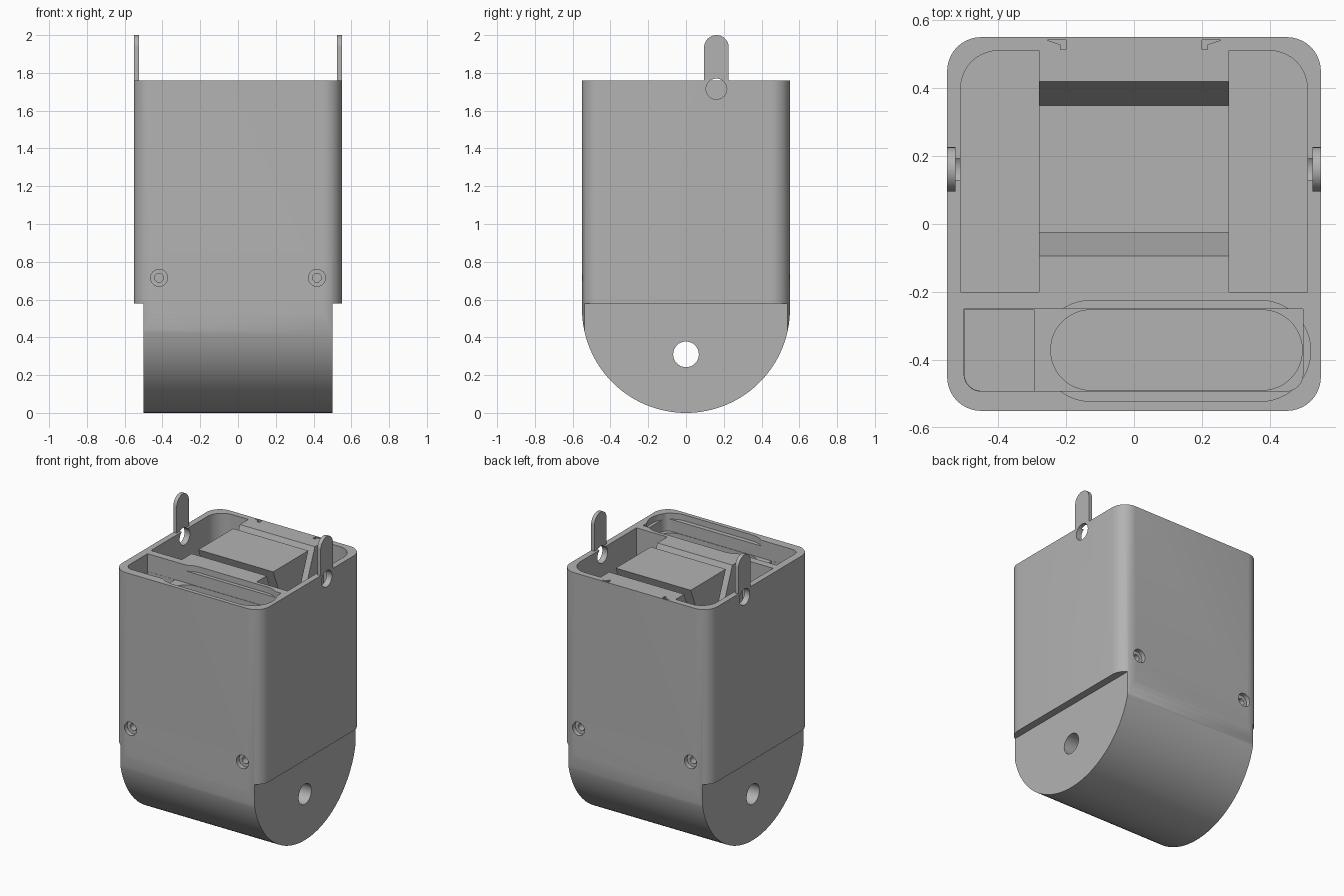
import bpy, bmesh, math
from mathutils import Matrix, Vector

cube = bpy.data.objects.get("Cube")
if cube:
    bpy.data.objects.remove(cube, do_unlink=True)

GREY = (0.45, 0.45, 0.45, 1)
grey = bpy.data.materials.new("plain grey")
grey.diffuse_color = GREY
grey.use_nodes = True
grey.node_tree.nodes["Principled BSDF"].inputs["Base Color"].default_value = GREY

TOP, HALF = 1.76, 0.55
OVER = TOP + 0.1


def prism(name, points, low, high, axis="Z"):
    """Extrude a 2D outline: (x, y) along Z, (y, z) along X or (x, z) along Y."""
    place = {"Z": lambda a, b, h: (a, b, h),
             "X": lambda a, b, h: (h, a, b),
             "Y": lambda a, b, h: (a, h, b)}[axis]
    bm = bmesh.new()
    face = bm.faces.new([bm.verts.new(place(a, b, low)) for a, b in points])
    moved = bmesh.ops.extrude_face_region(bm, geom=[face])["geom"]
    bmesh.ops.translate(bm, vec=Vector(place(0, 0, high - low)),
                        verts=[v for v in moved if isinstance(v, bmesh.types.BMVert)])
    bmesh.ops.recalc_face_normals(bm, faces=bm.faces)
    mesh = bpy.data.meshes.new(name)
    bm.to_mesh(mesh)
    bm.free()
    mesh.materials.append(grey)
    obj = bpy.data.objects.new(name, mesh)
    bpy.context.collection.objects.link(obj)
    return obj


def rounded(x0, x1, y0, y1, radii, steps=10):
    """Rectangle with radii for the +x+y, -x+y, -x-y and +x-y corners."""
    points = []
    for i, r in enumerate(radii):
        sx, sy = (1, -1, -1, 1)[i], (1, 1, -1, -1)[i]
        cx = x1 - r if sx > 0 else x0 + r
        cy = y1 - r if sy > 0 else y0 + r
        if r == 0:
            points.append((cx, cy))
            continue
        for k in range(steps + 1):
            a = math.pi / 2 * (i + k / steps)
            points.append((cx + r * math.cos(a), cy + r * math.sin(a)))
    return points


def stadium(x0, x1, y0, y1):
    r = (y1 - y0) / 2 - 0.0005
    return rounded(x0, x1, y0, y1, [r] * 4, 12)


def circle(a, b, r, n=32):
    return [(a + r * math.cos(2 * math.pi * k / n),
             b + r * math.sin(2 * math.pi * k / n)) for k in range(n)]


def box(a0, a1, b0, b1):
    return rounded(a0, a1, b0, b1, [0] * 4)


def combine(obj, tool, operation="DIFFERENCE"):
    mod = obj.modifiers.new("shape", "BOOLEAN")
    mod.operation, mod.solver, mod.object = operation, "EXACT", tool
    bpy.context.view_layer.objects.active = obj
    bpy.ops.object.modifier_apply(modifier=mod.name)
    bpy.data.objects.remove(tool, do_unlink=True)


def cut(obj, points, low, high, axis="Z"):
    combine(obj, prism("cutter", points, low, high, axis))


# Housing: rounded square column with a half-round foot
housing = prism("housing", rounded(-HALF, HALF, -HALF, HALF, [0.1] * 4), -0.1, TOP)
arc = [(0.5505 * math.cos(a), HALF + HALF * math.sin(a))
       for a in (math.pi * (1 + k / 64) for k in range(65))]
side_profile = [(0.6, OVER), (-0.6, OVER), (-0.6, HALF)] + arc + [(0.6, HALF)]
combine(housing, prism("foot_profile", side_profile, -0.7, 0.7, "X"), "INTERSECT")

# Stepped-in foot sides and pivot hole
for s in (-1, 1):
    cut(housing, box(-0.7, 0.7, -0.1, 0.58), *sorted((s * 0.5, s * 0.7)), "X")
cut(housing, circle(0, 0.31, 0.068), -0.7, 0.7, "X")

# Side wells
for s in (-1, 1):
    x0, x1 = sorted((s * 0.28, s * 0.51))
    radii = [0.11, 0, 0, 0] if s > 0 else [0, 0.11, 0, 0]
    cut(housing, rounded(x0, x1, -0.2, 0.51, radii), 0.85, OVER)

# Slanted slots that leave a dovetail block between the wells
lean, depth = 0.12, 0.3
mid = 0.1625
rise = lean * (OVER - TOP) / depth
for s in (-1, 1):
    inner, outer = mid + s * 0.187, mid + s * 0.257
    cut(housing, [(inner + s * rise, OVER), (outer + s * rise, OVER),
                  (outer - s * lean, TOP - depth), (inner - s * lean, TOP - depth)],
        -0.3, 0.3, "X")

# Front compartment: lid recess, tray, deep end and oval hole
cut(housing, stadium(-0.275, 0.52, -0.522, -0.225), TOP - 0.04, OVER)
cut(housing, rounded(-0.5, 0.497, -0.492, -0.25, [0, 0, 0.05, 0.05]), TOP - 0.12, OVER)
cut(housing, rounded(-0.499, -0.295, -0.491, -0.251, [0, 0, 0.049, 0]), 1.2, OVER)
cut(housing, stadium(-0.245, 0.495, -0.489, -0.253), 0.9, OVER)

# Small keying notches in the back rim
for s in (-1, 1):
    cut(housing, [(s * 0.255, 0.541), (s * 0.2, 0.541), (s * 0.2, 0.513),
                  (s * 0.216, 0.513), (s * 0.216, 0.528)], TOP - 0.05, OVER)

# Counterbored screw holes, front and back
for x in (-0.418, 0.418):
    for s in (-1, 1):
        for radius, deep in ((0.045, 0.03), (0.023, 0.09)):
            cut(housing, circle(x, 0.715, radius, 24),
                *sorted((s * 0.7, s * (HALF - deep))), "Y")

# Upright lugs with a pin hole through lug and wall
for s, side in ((-1, "right"), (1, "left")):
    x0, x1 = sorted((s * 0.525, s * HALF))
    outline = rounded(0.096, 0.226, 1.73, 2.0, [0.0649, 0.0649, 0, 0], 12)
    lug = prism(side + "_lug", outline, x0, x1, "X")
    cut(housing, box(0.096, 0.226, 1.73, OVER), x0, x1 + 0.1 if s > 0 else x1, "X") if s > 0 else \
        cut(housing, box(0.096, 0.226, 1.73, OVER), x0 - 0.1, x1, "X")
    for part in (housing, lug):
        cut(part, circle(0.161, 1.715, 0.055), *sorted((s * 0.45, s * 0.7)), "X")

# Smooth curved walls, keep edges crisp
bpy.ops.object.select_all(action="DESELECT")
for obj in bpy.context.scene.objects:
    if obj.type == "MESH" and obj.data.materials and obj.data.materials[0] == grey:
        obj.select_set(True)
        bpy.context.view_layer.objects.active = obj
bpy.ops.object.shade_smooth_by_angle(angle=math.radians(30))
